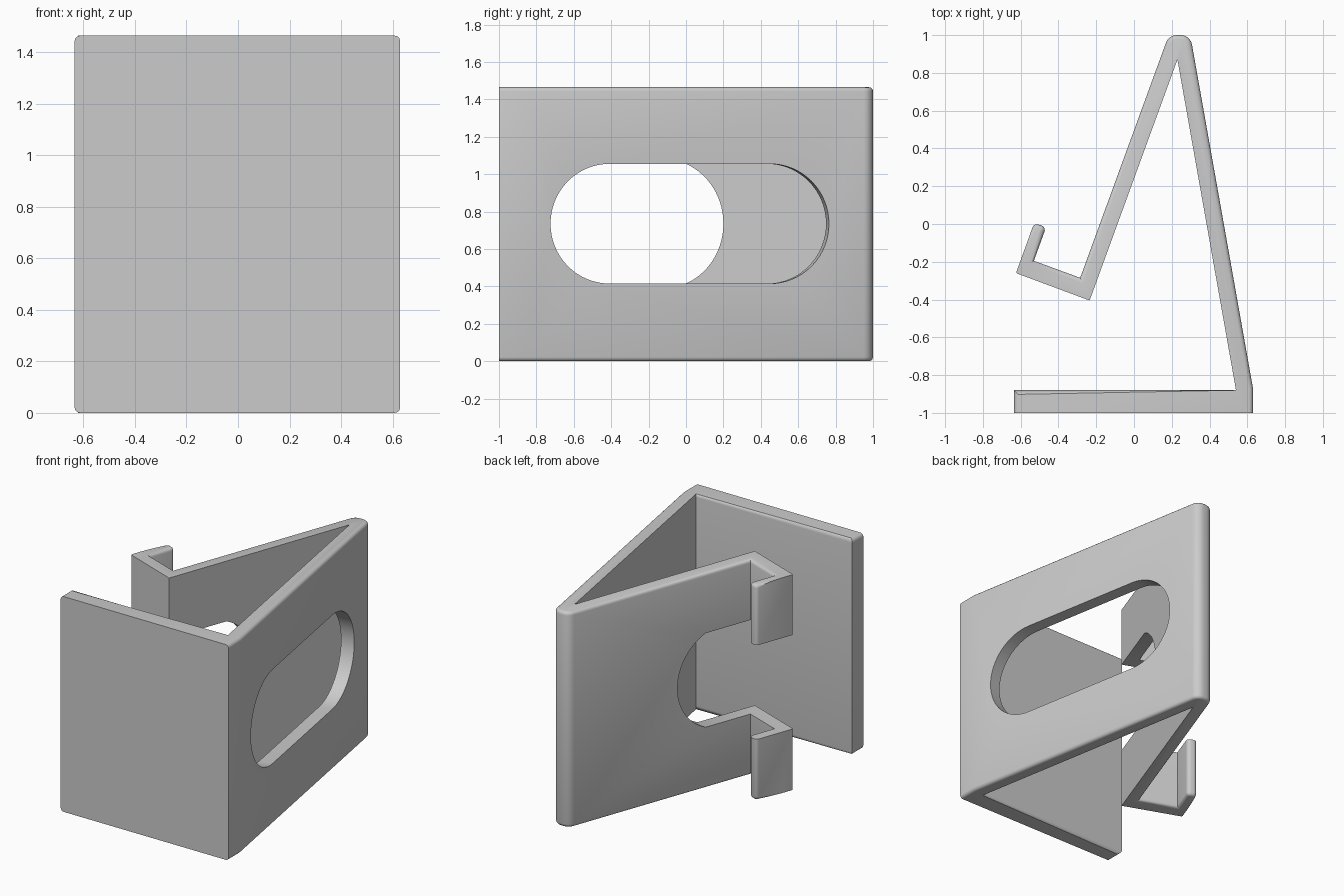
import bpy, bmesh, math
from mathutils import Vector, Matrix

if "Cube" in bpy.data.objects:
    bpy.data.objects.remove(bpy.data.objects["Cube"], do_unlink=True)

HEIGHT = 1.465
SLOT_Z, SLOT_R = 0.735, 0.32

grey = bpy.data.materials.new("plain_grey")
grey.use_nodes = True
grey.diffuse_color = (0.6, 0.6, 0.6, 1)
grey.node_tree.nodes["Principled BSDF"].inputs["Base Color"].default_value = (0.6, 0.6, 0.6, 1)


def fillet(prev, corner, nxt, r, steps=6):
    """Arc points that round one corner of an outline."""
    a, b = (prev - corner).normalized(), (nxt - corner).normalized()
    half = a.angle(b) / 2
    centre = corner + (a + b).normalized() * (r / math.sin(half))
    t = r / math.tan(half)
    start, end = corner + a * t - centre, corner + b * t - centre
    sweep = math.pi - 2 * half
    return [centre + (start * math.sin(sweep * (1 - k / steps)) + end * math.sin(sweep * k / steps))
            / math.sin(sweep) for k in range(steps + 1)]


def prism(name, outline, depth, matrix=Matrix()):
    """Extrude a flat outline along local z; returns the object."""
    bm = bmesh.new()
    face = bm.faces.new([bm.verts.new((p[0], p[1], 0)) for p in outline])
    new = bmesh.ops.extrude_face_region(bm, geom=[face])["geom"]
    bmesh.ops.translate(bm, vec=(0, 0, depth), verts=[v for v in new if isinstance(v, bmesh.types.BMVert)])
    bmesh.ops.recalc_face_normals(bm, faces=bm.faces)
    mesh = bpy.data.meshes.new(name)
    bm.to_mesh(mesh)
    bm.free()
    obj = bpy.data.objects.new(name, mesh)
    obj.matrix_world = matrix
    mesh.materials.append(grey)
    bpy.context.collection.objects.link(obj)
    return obj


def frame(origin, along, normal):
    """Local x along the wall, local y up, local z out of the wall."""
    m = Matrix((along, (0, 0, 1), normal)).transposed().to_4x4()
    m.translation = origin
    return m


# Folded strip outline: x, y, corner radius, whether the rim after it is rounded
corners = [
    (-0.635, -1.0, 0, False), (0.63, -1.0, 0, True), (0.63, -0.87, 0, True),
    (0.298, 1.0, 0.06, True), (0.184, 1.0, 0.06, True),
    (-0.285, -0.285, 0, True), (-0.53, -0.195, 0, True),
    (-0.465, -0.016, 0.025, True), (-0.529, 0.005, 0.025, False),
    (-0.625, -0.26, 0.01, False), (-0.235, -0.405, 0, False),
    (0.23, 0.87, 0, False), (0.54, -0.88, 0, True), (-0.635, -0.88, 0, True),
]
points = [Vector(c[:2]) for c in corners]
outline, rounded = [], []
for i, (x, y, r, rim) in enumerate(corners):
    arc = fillet(points[i - 1], points[i], points[(i + 1) % len(points)], r) if r else [points[i]]
    outline += arc
    rounded += [corners[i - 1][3] or rim] * (len(arc) - 1) + [rim]

stand = prism("folded_stand", outline, HEIGHT)

# Soft upper and lower rims on the outer side of the strip
bm = bmesh.new()
bm.from_mesh(stand.data)
rims = []
for k, soft in enumerate(rounded):
    if soft:
        mid = (outline[k] + outline[(k + 1) % len(outline)]) / 2
        rims += [e for e in bm.edges
                 if abs(e.verts[0].co.z - e.verts[1].co.z) < 1e-4
                 and ((e.verts[0].co + e.verts[1].co) / 2).xy.to_tuple(4) == mid.to_tuple(4)]
bmesh.ops.bevel(bm, geom=rims, offset=0.022, segments=3, profile=0.5, affect='EDGES', clamp_overlap=False)
bm.to_mesh(stand.data)
bm.free()

# Long rounded slot through the right wall
along = Vector((-0.175, 0.985, 0)).normalized()
normal = Vector((along.y, -along.x, 0))
straight = 0.756 - SLOT_R
slot = []
for side, turn in ((1, -math.pi / 2), (-1, math.pi / 2)):
    slot += [(side * straight + SLOT_R * math.cos(turn + math.pi * k / 32),
              SLOT_R * math.sin(turn + math.pi * k / 32)) for k in range(33)]
wall_cutter = prism("wall_slot_cutter", slot, 0.205,
                    frame(Vector((0.472, 0.02, SLOT_Z)) - normal * 0.105, along, normal))

# Round-ended notch through the rest, shelf and lip
along = Vector((0.343, 0.94, 0)).normalized()
normal = Vector((along.y, -along.x, 0))
big_r, tip = 0.347, 0.644
span = math.asin(SLOT_R / big_r)
notch = [(-0.15, SLOT_R), (-0.15, -SLOT_R)]
notch += [(tip - big_r + big_r * math.cos(a), big_r * math.sin(a))
          for a in (span * (k / 14 - 1) for k in range(29))]
rest_cutter = prism("rest_notch_cutter", notch, 0.55,
                    frame(Vector((-0.235, -0.405, SLOT_Z)) - normal * 0.5, along, normal))

for cutter in (wall_cutter, rest_cutter):
    cutter.hide_render = True
    cutter.hide_set(True)
    mod = stand.modifiers.new("cut", 'BOOLEAN')
    mod.operation, mod.solver, mod.object = 'DIFFERENCE', 'EXACT', cutter

# Apply the cuts, then smooth the rounded surfaces
bpy.context.view_layer.update()
cut_mesh = bpy.data.meshes.new_from_object(stand.evaluated_get(bpy.context.evaluated_depsgraph_get()))
stand.modifiers.clear()
stand.data = cut_mesh
for cutter in (wall_cutter, rest_cutter):
    bpy.data.objects.remove(cutter, do_unlink=True)
bpy.ops.object.select_all(action='DESELECT')
stand.select_set(True)
bpy.context.view_layer.objects.active = stand
bpy.ops.object.shade_smooth_by_angle(angle=math.radians(32))
